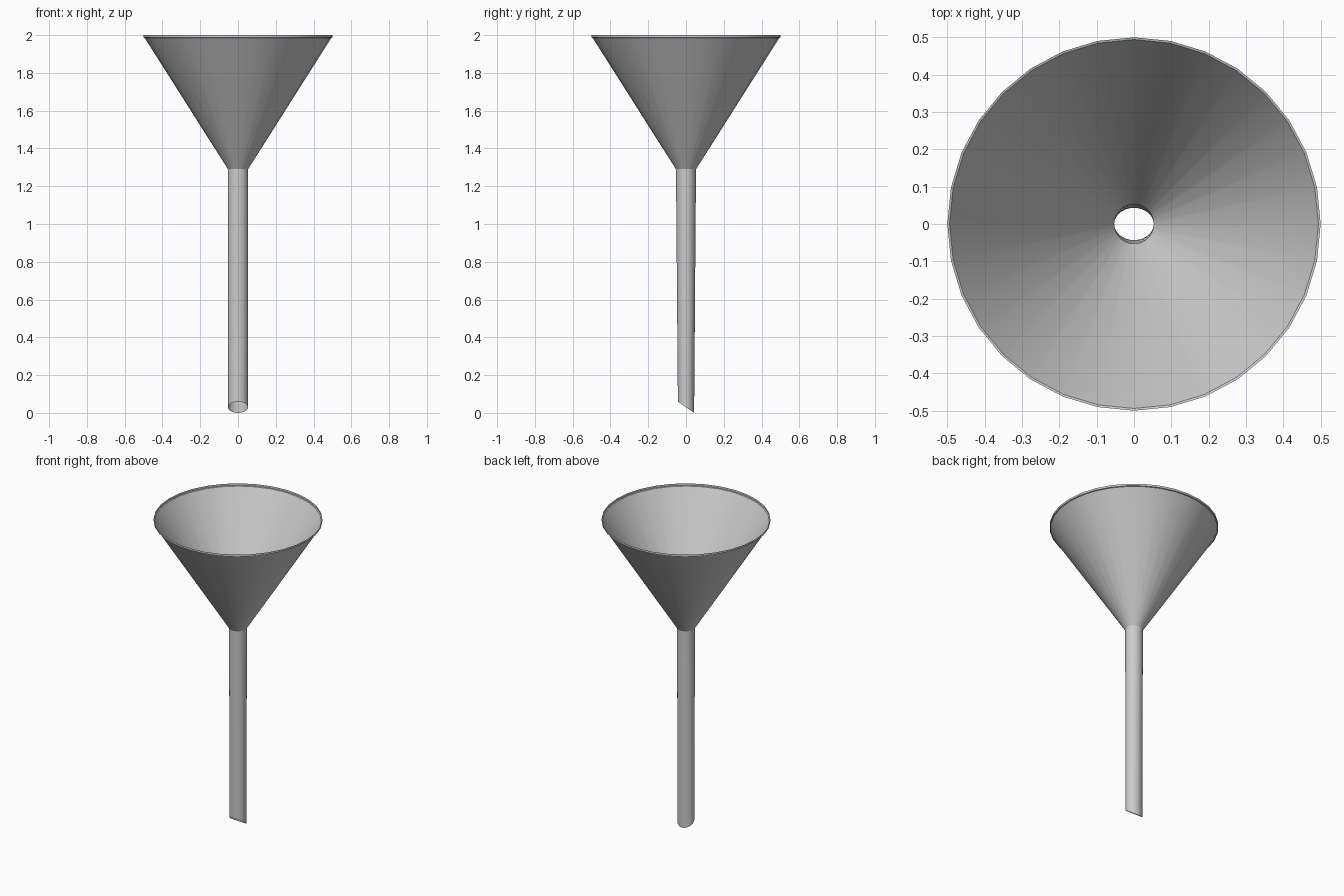
import bpy, bmesh, math

if "Cube" in bpy.data.objects:
    bpy.data.objects.remove(bpy.data.objects["Cube"])

SIDES = 32
bm = bmesh.new()

def ring(rx, ry, z, slope=0.0):
    """Elliptical ring; slope tilts it along y."""
    verts = []
    for i in range(SIDES):
        a = 2 * math.pi * i / SIDES
        y = ry * math.sin(a)
        verts.append(bm.verts.new((rx * math.cos(a), y, z - slope * y)))
    return verts

# Slanted spout tip, stem top, cone top, rim lip
rings = [
    ring(0.053, 0.043, 0.03, 0.03 / 0.043),
    ring(0.053, 0.053, 1.29),
    ring(0.494, 0.494, 1.985),
    ring(0.5, 0.5, 1.987),
    ring(0.5, 0.5, 2.0),
]
for low, high in zip(rings, rings[1:]):
    for i in range(SIDES):
        j = (i + 1) % SIDES
        bm.faces.new((low[i], low[j], high[j], high[i]))

# Thin open-ended funnel shell
mesh = bpy.data.meshes.new("funnel")
bm.to_mesh(mesh)
bm.free()
funnel = bpy.data.objects.new("funnel", mesh)
bpy.context.collection.objects.link(funnel)
bpy.context.view_layer.objects.active = funnel
funnel.select_set(True)
bpy.ops.object.shade_smooth_by_angle(angle=math.radians(30))
